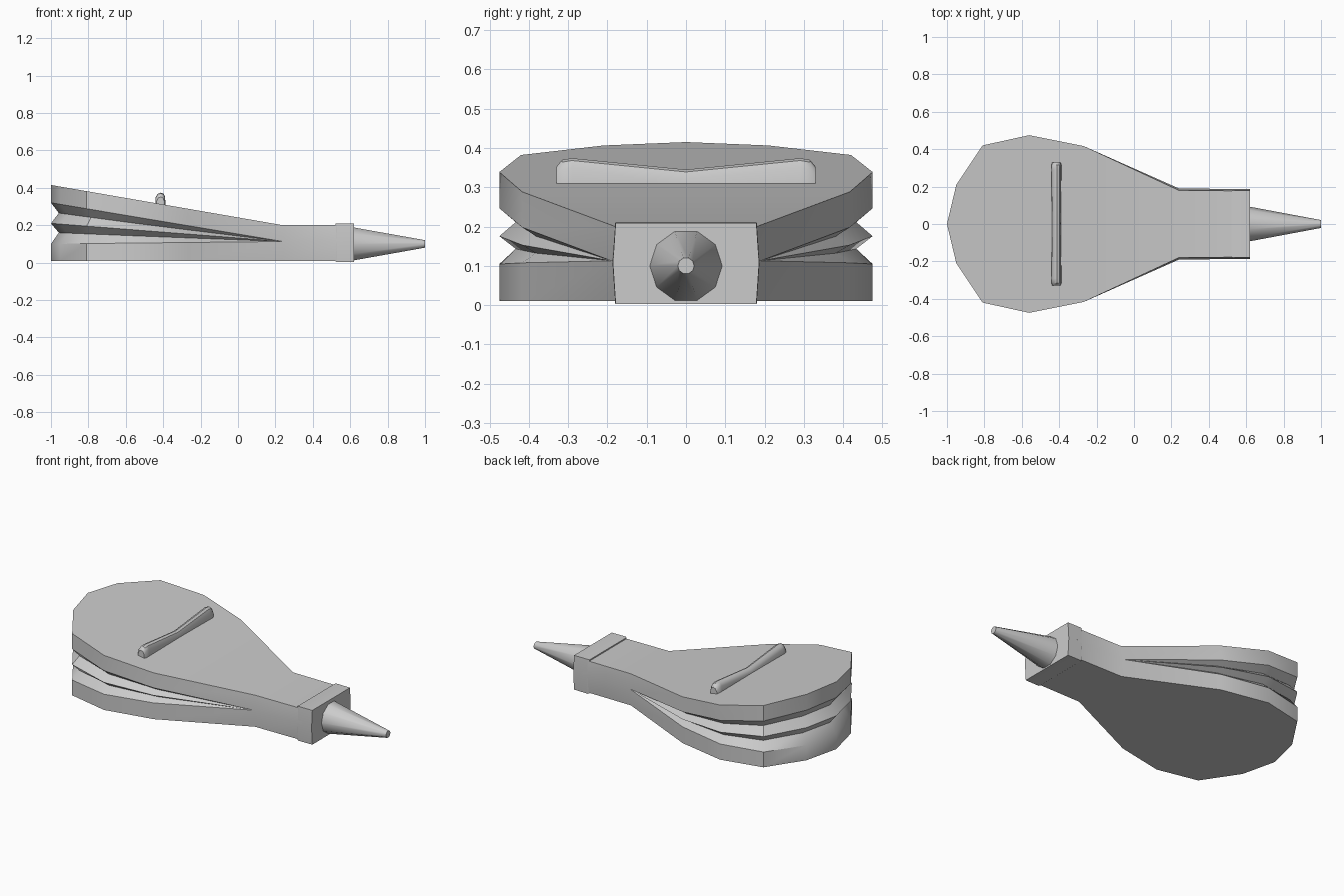
import bpy, bmesh, math
from mathutils import Matrix, Vector

if "Cube" in bpy.data.objects:
    bpy.data.objects.remove(bpy.data.objects["Cube"])


def finish(bm, name, angle):
    bmesh.ops.remove_doubles(bm, verts=bm.verts, dist=0.0005)
    bmesh.ops.recalc_face_normals(bm, faces=bm.faces)
    mesh = bpy.data.meshes.new(name)
    bm.to_mesh(mesh)
    bm.free()
    ob = bpy.data.objects.new(name, mesh)
    bpy.context.collection.objects.link(ob)
    bpy.ops.object.select_all(action='DESELECT')
    ob.select_set(True)
    bpy.context.view_layer.objects.active = ob
    bpy.ops.object.shade_smooth_by_angle(angle=math.radians(angle))
    return ob


def loft(bm, rings, caps=True):
    loops = [[bm.verts.new(p) for p in ring] for ring in rings]
    n = len(loops[0])
    for a, b in zip(loops, loops[1:]):
        for i in range(n):
            j = (i + 1) % n
            bm.faces.new((a[i], a[j], b[j], b[i]))
    if caps:
        bm.faces.new(loops[0])
        bm.faces.new(loops[-1])
    return loops


# Pear-shaped body: two boards with a pleated bag that closes at the neck
HALF = [(0.56, 0.177), (0.24, 0.18), (-0.27, 0.417), (-0.56, 0.475),
        (-0.81, 0.42), (-0.95, 0.21)]
OUTLINE = HALF + [(-1.0, 0.0)] + [(x, -y) for x, y in reversed(HALF)]
# height at the rear end, and whether the pleat is folded inwards
PLEATS = [(0.10, 0), (0.16, 1), (0.21, 0), (0.265, 1), (0.32, 0)]


def top_z(x):
    return 0.2 + max(0.0, 0.24 - x) * 0.1734


def pleat_ring(rear, folded):
    ring = []
    for x, y in OUTLINE:
        t = max(0.0, (0.24 - x) / 1.24)
        z = 0.113 + (rear - 0.113) * t
        if x > 0.2:
            y += math.copysign(0.01, y)
        elif folded:
            d = Vector((x + 0.5, y)).normalized() * 0.042
            if x > -0.4:
                d = Vector((0.0, math.copysign(0.035, y)))
            x, y = x - d.x, y - d.y
        ring.append((x, y, z))
    return ring


bm = bmesh.new()
rings = [[(x, y, 0.01) for x, y in OUTLINE]]
rings += [pleat_ring(r, f) for r, f in PLEATS]
rings.append([(x, y, top_z(x)) for x, y in OUTLINE])
# weld coincident neck vertices while lofting
loops = loft(bm, rings, caps=False)
for loop in (loops[0], loops[-1]):
    bm.faces.new(loop[1:-1])
    bm.faces.new((loop[0], loop[1], loop[-2], loop[-1]))
finish(bm, "bellows_body", 35)

# Collar around the neck, with slightly bowed sides
SECTION = [(0.18, 0.003), (0.187, 0.107), (0.18, 0.21),
           (-0.18, 0.21), (-0.187, 0.107), (-0.18, 0.003)]
bm = bmesh.new()
loft(bm, [[(x, y * s, 0.107 + (z - 0.107) * s) for y, z in SECTION]
          for x, s in ((0.52, 0.975), (0.528, 1.0), (0.62, 0.995))])
finish(bm, "collar", 30)

# Tapered ten-sided nozzle
bm = bmesh.new()
rot = Matrix.Translation((0.8, 0, 0.1)) @ Matrix.Rotation(math.pi / 2, 4, 'Y')
bmesh.ops.create_cone(bm, cap_ends=True, segments=10, radius1=0.096,
                      radius2=0.021, depth=0.4, matrix=rot)
finish(bm, "nozzle", 40)

# Grip bar on the top board, dipping in the middle
bm = bmesh.new()
rings = []
for y, peak, w in ((-0.33, 0.352, 0.022), (-0.315, 0.37, 0.027),
                   (-0.29, 0.374, 0.027), (0, 0.345, 0.024),
                   (0.29, 0.374, 0.027), (0.315, 0.37, 0.027),
                   (0.33, 0.352, 0.022)):
    rings.append([(-0.415 + dx * w, y, z) for dx, z in (
        (-1, 0.3), (-0.95, peak - 0.024), (-0.5, peak - 0.006), (0.1, peak),
        (0.65, peak - 0.006), (0.95, peak - 0.024), (1, 0.3))])
loft(bm, rings)
finish(bm, "grip_bar", 40)
